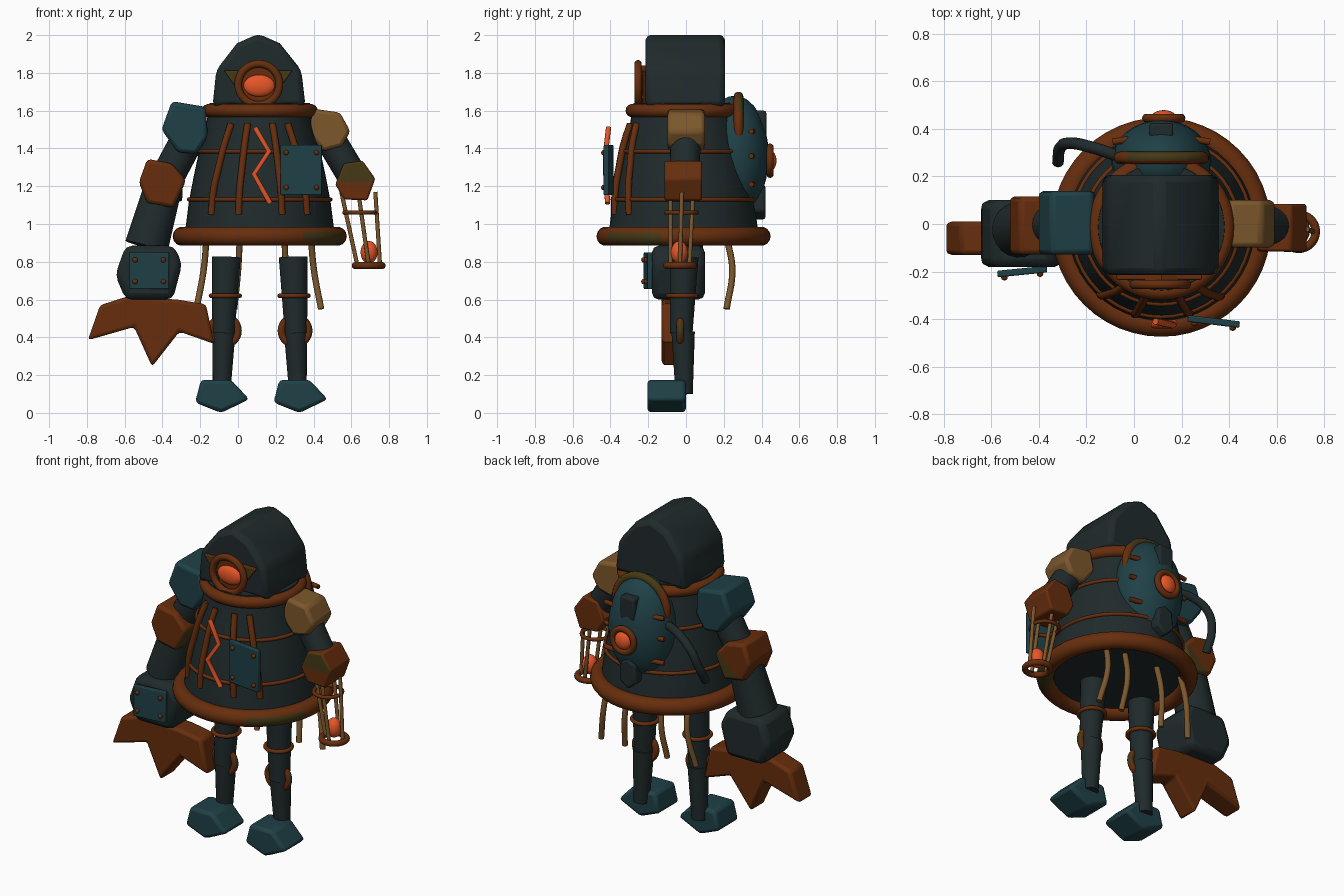
import bpy, bmesh, math
from mathutils import Vector

if "Cube" in bpy.data.objects:
    bpy.data.objects.remove(bpy.data.objects["Cube"], do_unlink=True)

CX, CY = 0.115, -0.013   # axis of the body


def material(name, rgb):
    m = bpy.data.materials.new(name)
    m.use_nodes = True
    m.diffuse_color = (*rgb, 1)
    m.node_tree.nodes["Principled BSDF"].inputs["Base Color"].default_value = (*rgb, 1)
    return m


SLATE = material("dark slate", (0.0145, 0.0235, 0.0245))
TEAL = material("dull teal", (0.0135, 0.052, 0.062))
RUST = material("rust brown", (0.135, 0.027, 0.004))
BRASS = material("old brass", (0.2, 0.095, 0.025))
OLIVE = material("olive tarnish", (0.062, 0.04, 0.008))
GLOW = material("glow orange", (0.8, 0.093, 0.021))


def finish(name, mat, angle=60):
    ob = bpy.context.object
    ob.name = ob.data.name = name
    ob.data.materials.clear()
    ob.data.materials.append(mat)
    bpy.ops.object.shade_smooth_by_angle(angle=math.radians(angle))
    return ob


def link(ob):
    bpy.context.collection.objects.link(ob)
    bpy.ops.object.select_all(action='DESELECT')
    ob.select_set(True)
    bpy.context.view_layer.objects.active = ob


def mesh_object(name, verts, faces, mat, bevel=0.0):
    me = bpy.data.meshes.new(name)
    me.from_pydata(verts, [], faces)
    ob = bpy.data.objects.new(name, me)
    link(ob)
    if bevel:
        b = ob.modifiers.new("Bevel", 'BEVEL')
        b.width, b.segments = bevel, 2
    return finish(name, mat, 35)


def prism(name, pts, y0, y1, mat, bevel=0.02):
    """Outline in x and z (clockwise from the front), extruded along y."""
    n = len(pts)
    verts = [(x, y0, z) for x, z in pts] + [(x, y1, z) for x, z in pts]
    faces = [list(range(n - 1, -1, -1)), list(range(n, 2 * n))]
    faces += [[i, (i + 1) % n, (i + 1) % n + n, i + n] for i in range(n)]
    return mesh_object(name, verts, faces, mat, bevel)


def plate(name, x0, x1, z0, z1, y, tilt, mat):
    """Riveted square plate facing the front."""
    cx, cz, w, h = (x0 + x1) / 2, (z0 + z1) / 2, (x1 - x0) / 2, (z1 - z0) / 2
    ob = prism(name, [(-w, -h), (-w, h), (w, h), (w, -h)], -0.014, 0.014, mat, 0.006)
    ob.location, ob.rotation_euler.z = (cx, y, cz), tilt
    for sx in (-1, 1):
        for sz in (-1, 1):
            px = sx * (w - 0.03)
            ball(name + "_rivet", (cx + px, y + px * math.sin(tilt) - 0.018, cz + sz * (h - 0.04)),
                 (0.014, 0.012, 0.014), RUST, 12)


def ball(name, loc, size, mat, seg=24):
    bpy.ops.mesh.primitive_uv_sphere_add(segments=seg, ring_count=seg // 2, location=loc)
    ob = finish(name, mat)
    ob.scale = size
    return ob


def rod(name, a, b, r0, r1, mat, sides=20):
    a, b = Vector(a), Vector(b)
    bpy.ops.mesh.primitive_cone_add(vertices=sides, radius1=r0, radius2=r1, depth=(b - a).length,
                                    location=(a + b) / 2)
    ob = finish(name, mat)
    ob.rotation_euler = (b - a).to_track_quat('Z', 'Y').to_euler()
    return ob


def ring(name, loc, major, minor, mat, upright=False):
    bpy.ops.mesh.primitive_torus_add(major_radius=major, minor_radius=minor, major_segments=48,
                                     minor_segments=14, location=loc)
    ob = finish(name, mat)
    ob.rotation_euler.x = math.pi / 2 if upright else 0
    return ob


def tube(name, pts, r, mat, smooth=True):
    cu = bpy.data.curves.new(name, 'CURVE')
    cu.dimensions, cu.bevel_depth, cu.bevel_resolution, cu.use_fill_caps = '3D', r, 3, True
    s = cu.splines.new('BEZIER' if smooth else 'POLY')
    points = s.bezier_points if smooth else s.points
    points.add(len(pts) - 1)
    for p, co in zip(points, pts):
        if smooth:
            p.co, p.handle_left_type, p.handle_right_type = co, 'AUTO', 'AUTO'
        else:
            p.co = (*co, 1)
    link(bpy.data.objects.new(name, cu))
    bpy.ops.object.convert(target='MESH')
    return finish(name, mat)


def tarnish(ob, rule, cut=None):
    """Olive on the faces that pass the rule, after an optional cut through a point along a normal."""
    if cut:
        bm = bmesh.new()
        bm.from_mesh(ob.data)
        bmesh.ops.bisect_plane(bm, geom=bm.verts[:] + bm.edges[:] + bm.faces[:], plane_co=cut[0], plane_no=cut[1])
        bm.to_mesh(ob.data)
        bm.free()
    ob.data.materials.append(OLIVE)
    for p in ob.data.polygons:
        if rule(p.center):
            p.material_index = 1


# Bell shaped body
profile = [(0.4, 0.93), (0.39, 1.0), (0.375, 1.12), (0.35, 1.25), (0.32, 1.39), (0.285, 1.52), (0.265, 1.64)]
N = 48
verts = [(CX + r * math.cos(i * math.tau / N), CY + r * math.sin(i * math.tau / N), z)
         for r, z in profile for i in range(N)]
faces = [[k * N + i, k * N + (i + 1) % N, (k + 1) * N + (i + 1) % N, (k + 1) * N + i]
         for k in range(len(profile) - 1) for i in range(N)]
faces += [list(range(N - 1, -1, -1)), list(range(len(verts) - N, len(verts)))]
mesh_object("body", verts, faces, SLATE)

# Body hoops and bowed front ribs
base = ring("base_hoop", (CX, CY, 0.935), 0.41, 0.051, RUST)
tarnish(base, lambda c: c.x > 0.25 and c.y < -0.12 and c.z < 0.025)
ring("collar_hoop", (CX, CY, 1.6), 0.272, 0.035, RUST)
for r, z in ((0.375, 1.13), (0.323, 1.385)):
    ring("thin_band", (CX, CY, z), r, 0.011, RUST)
for deg in (-42, -17, 18, 41):
    path = []
    for r, z, turn in ((0.382, 1.05, 1), (0.378, 1.18, 0.96), (0.355, 1.3, 0.9), (0.328, 1.42, 0.83), (0.29, 1.53, 0.75)):
        a = math.radians(deg * turn)
        path.append((CX + r * math.sin(a), CY - r * math.cos(a), z))
    tube("front_rib", path, 0.018, RUST)

# Glowing crack and chest plate
tube("glowing_crack", [(0.09, -0.41, 1.51), (0.165, -0.425, 1.385), (0.085, -0.425, 1.265), (0.17, -0.415, 1.11)],
     0.014, GLOW, False)
plate("chest_plate", 0.225, 0.445, 1.153, 1.418, -0.41, -0.12, TEAL)

# Hood and eye
prism("hood", [(-0.135, 1.62), (-0.115, 1.815), (-0.005, 1.957), (0.108, 2.007), (0.221, 1.957),
               (0.335, 1.815), (0.358, 1.62)], -0.215, 0.207, SLATE, 0.03)
eye_plate = prism("eye_plate", [(-0.075, 1.812), (0.288, 1.812), (CX - 0.01, 1.56)], -0.235, -0.2, RUST, 0.006)
tarnish(eye_plate, lambda c: c.y < -0.23)
ring("eye_ring", (0.11, -0.254, 1.739), 0.109, 0.02, RUST, True)
prism("eye_backing", [(CX + 0.1 * math.sin(i * 0.785), 1.739 + 0.1 * math.cos(i * 0.785)) for i in range(8)],
      -0.242, -0.21, RUST, 0)
ball("eye", (0.112, -0.24, 1.732), (0.083, 0.03, 0.058), GLOW)

# Back pod
ball("back_pod", (CX, 0.26, 1.36), (0.21, 0.178, 0.32), TEAL, 32)
arch = tube("pod_arch", [(CX + 0.175 * math.cos(t * math.pi / 8), 0.278, 1.5 + 0.175 * math.sin(t * math.pi / 8))
                         for t in range(-1, 10)], 0.026, RUST)
tarnish(arch, lambda c: c.x > -0.03 and c.z > 1.6 and c.y > 0.27)
ring("pod_port_ring", (0.125, 0.445, 1.335), 0.072, 0.019, RUST, True)
ball("pod_port_glow", (0.125, 0.445, 1.335), (0.055, 0.034, 0.055), GLOW)
prism("pod_upper_block", [(0.065, 1.45), (0.065, 1.6), (0.165, 1.6), (0.165, 1.45)], 0.33, 0.425, SLATE, 0.012)
prism("pod_lower_block", [(0.115, 1.02), (0.055, 1.07), (0.065, 1.18), (0.115, 1.21), (0.165, 1.18), (0.175, 1.07)],
      0.32, 0.42, SLATE, 0.012)
for s in (-1, 1):
    for z in (1.21, 1.36, 1.49):
        rod("pod_peg", (CX + s * 0.11, 0.36, z), (CX + s * 0.205, 0.345, z), 0.014, 0.014, RUST, 12)
tube("side_hose", [(-0.05, 0.28, 1.43), (-0.17, 0.32, 1.41), (-0.27, 0.34, 1.34), (-0.31, 0.32, 1.24),
                   (-0.32, 0.26, 1.13)], 0.025, SLATE)

# Hanging pipes
for x0, x1 in ((-0.165, -0.22), (0.01, -0.02), (0.245, 0.275), (0.385, 0.44)):
    tube("hanging_pipe", [(x0, 0.21, 0.95), (x0 * 0.7 + x1 * 0.3, 0.245, 0.76), (x1, 0.215, 0.55)], 0.017, BRASS)

# Legs and feet
for s in (-1, 1):
    x = CX + s * 0.182
    side = "left_" if s > 0 else "right_"
    rod(side + "thigh", (x + s * 0.01, -0.025, 0.42), (x - s * 0.005, -0.01, 0.825), 0.06, 0.077, SLATE)
    rod(side + "shin", (x + s * 0.02, -0.01, 0.1), (x + s * 0.008, -0.015, 0.43), 0.046, 0.062, SLATE)
    ring(side + "thigh_ring", (x, -0.02, 0.62), 0.076, 0.012, RUST)
    knee = ring(side + "knee_ring", (x + s * 0.005, -0.03, 0.435), 0.072, 0.02, RUST, True)
    tarnish(knee, lambda c: c.x > 0.08)
    fx = -0.09 if s < 0 else 0.325
    prism(side + "foot", [(fx - 0.106, 0.175), (fx + 0.053, 0.175), (fx + 0.15, 0.072), (fx, 0.0),
                          (fx - 0.137, 0.055)], -0.205, 0.0, TEAL)

# Right arm with claw
prism("right_shoulder_pad", [(-0.35, 1.65), (-0.17, 1.62), (-0.16, 1.46), (-0.22, 1.37), (-0.32, 1.38),
                             (-0.405, 1.5)], -0.128, 0.138, TEAL)
rod("right_upper_arm", (-0.4, -0.005, 1.2), (-0.24, 0, 1.5), 0.088, 0.088, SLATE)
right_elbow = prism("right_elbow_pad", [(-0.48, 1.345), (-0.35, 1.32), (-0.275, 1.23), (-0.34, 1.085),
                                        (-0.48, 1.11), (-0.525, 1.22)], -0.128, 0.115, RUST)
tarnish(right_elbow, lambda c: c.x > -0.4 and c.y > -0.1 and c.z < 1.2, ((-0.36, 0, 1.2), (0.7, 0, -0.7)))
rod("right_forearm", (-0.485, -0.025, 0.88), (-0.395, -0.005, 1.2), 0.116, 0.1, SLATE)
prism("right_fist", [(-0.595, 0.885), (-0.34, 0.885), (-0.295, 0.79), (-0.345, 0.6), (-0.595, 0.6), (-0.65, 0.73)],
      -0.18, 0.1, SLATE, 0.035)
plate("fist_plate", -0.575, -0.365, 0.655, 0.85, -0.2, 0.1, TEAL)
prism("claw", [(-0.795, 0.385), (-0.73, 0.57), (-0.59, 0.615), (-0.32, 0.6), (-0.17, 0.575), (-0.125, 0.365),
               (-0.31, 0.43), (-0.455, 0.245), (-0.55, 0.455)], -0.13, 0.01, RUST, 0.018)

# Left arm
prism("left_shoulder_pad", [(0.4, 1.61), (0.54, 1.59), (0.595, 1.49), (0.55, 1.41), (0.45, 1.385), (0.37, 1.48)],
      -0.098, 0.1, BRASS)
rod("left_upper_arm", (0.62, -0.01, 1.23), (0.47, 0, 1.48), 0.08, 0.08, SLATE)
left_elbow = prism("left_elbow_pad", [(0.56, 1.32), (0.66, 1.335), (0.727, 1.24), (0.685, 1.125), (0.56, 1.13),
                                      (0.515, 1.21)], -0.115, 0.085, RUST)
tarnish(left_elbow, lambda c: c.y < -0.1 and c.z > 1.22, ((0.62, 0, 1.22), (0, 0, 1)))

# Lantern in the left hand
ring("lantern_top_ring", (0.645, -0.025, 1.06), 0.082, 0.011, RUST)
ring("lantern_base_ring", (0.692, -0.032, 0.78), 0.072, 0.018, RUST)
for i in range(4):
    c, s = math.cos(i * math.pi / 2), math.sin(i * math.pi / 2)
    rod("lantern_bar", (0.692 + 0.06 * c, -0.032 + 0.05 * s, 0.78), (0.637 + 0.09 * c, -0.022 + 0.06 * s, 1.17),
        0.011, 0.011, BRASS, 12)
ball("lantern_glow", (0.694, -0.035, 0.85), (0.045, 0.045, 0.06), GLOW)
